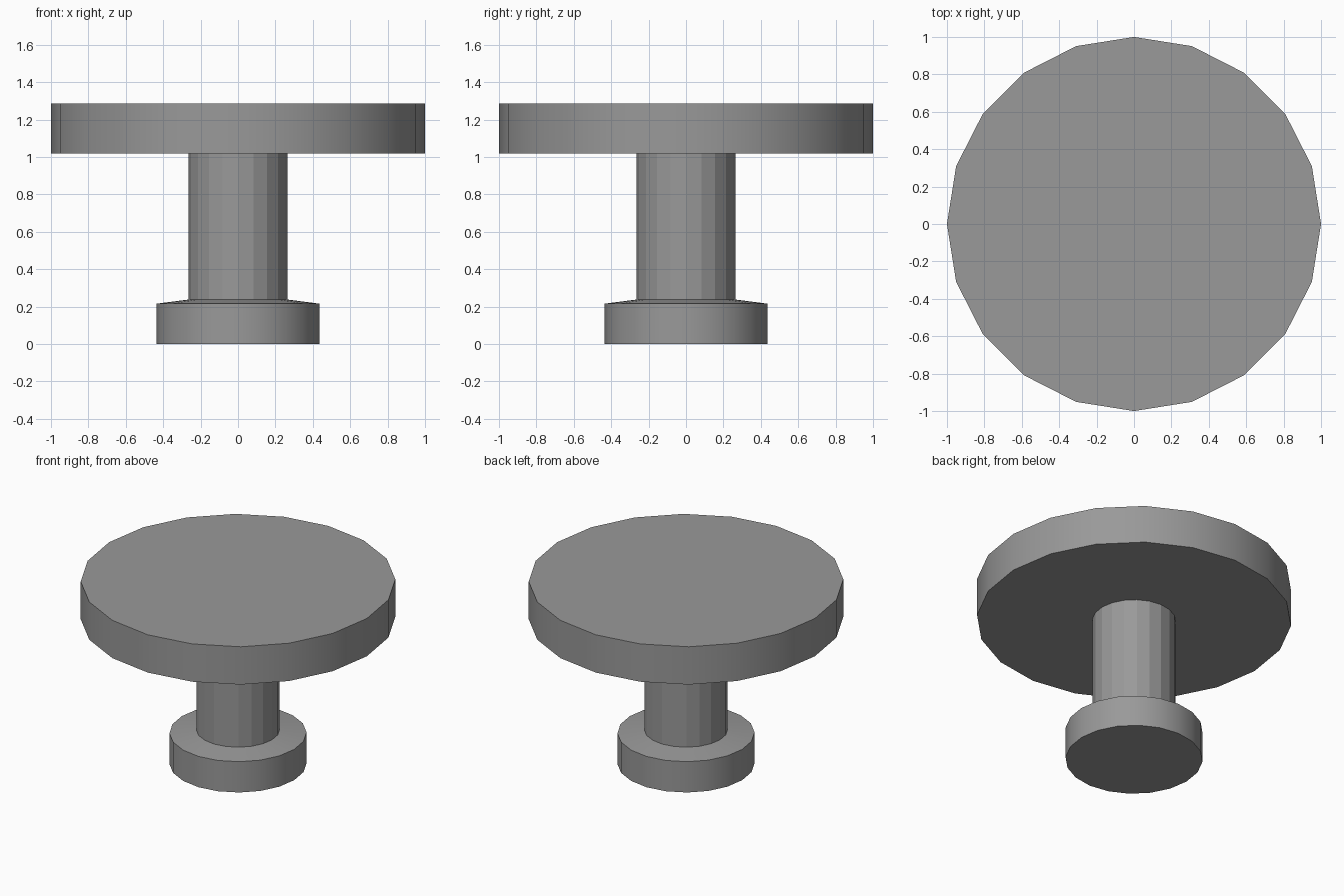
import bpy, bmesh, math

if "Cube" in bpy.data.objects:
    bpy.data.objects.remove(bpy.data.objects["Cube"])

SIDES = 20

# Dark grey finish shared by all parts
grey = bpy.data.materials.new("dark_grey")
grey.diffuse_color = (0.32, 0.32, 0.32, 1)
grey.use_nodes = True
grey.node_tree.nodes["Principled BSDF"].inputs["Base Color"].default_value = grey.diffuse_color


def lathe(name, profile, smooth, cap_bottom=False, cap_top=False):
    """Spin a (radius, height) profile, listed bottom to top, around z."""
    bm = bmesh.new()
    rings = []
    for r, z in profile:
        angles = [2 * math.pi * i / SIDES for i in range(SIDES)]
        rings.append([bm.verts.new((r * math.cos(a), r * math.sin(a), z)) for a in angles])
    for low, high in zip(rings, rings[1:]):
        for i in range(SIDES):
            j = (i + 1) % SIDES
            bm.faces.new((low[i], low[j], high[j], high[i]))
    if cap_bottom:
        bm.faces.new(rings[0][::-1])
    if cap_top:
        bm.faces.new(rings[-1])
    mesh = bpy.data.meshes.new(name)
    bm.to_mesh(mesh)
    bm.free()
    mesh.materials.append(grey)
    obj = bpy.data.objects.new(name, mesh)
    bpy.context.collection.objects.link(obj)
    if smooth:
        bpy.ops.object.select_all(action='DESELECT')
        bpy.context.view_layer.objects.active = obj
        obj.select_set(True)
        bpy.ops.object.shade_smooth_by_angle(angle=math.radians(30))
    return obj


STEM_R, STEM_BOTTOM, STEM_TOP = 0.265, 0.238, 1.02

# Foot with a gently sloping shoulder
lathe("base", [(0.436, 0), (0.436, 0.216), (STEM_R, STEM_BOTTOM)], True, cap_bottom=True)

# Faceted column
lathe("stem", [(STEM_R, STEM_BOTTOM), (STEM_R, STEM_TOP)], False)

# Thick round top
lathe("tabletop", [(STEM_R, STEM_TOP), (1, STEM_TOP), (1, 1.285)], True, cap_top=True)
